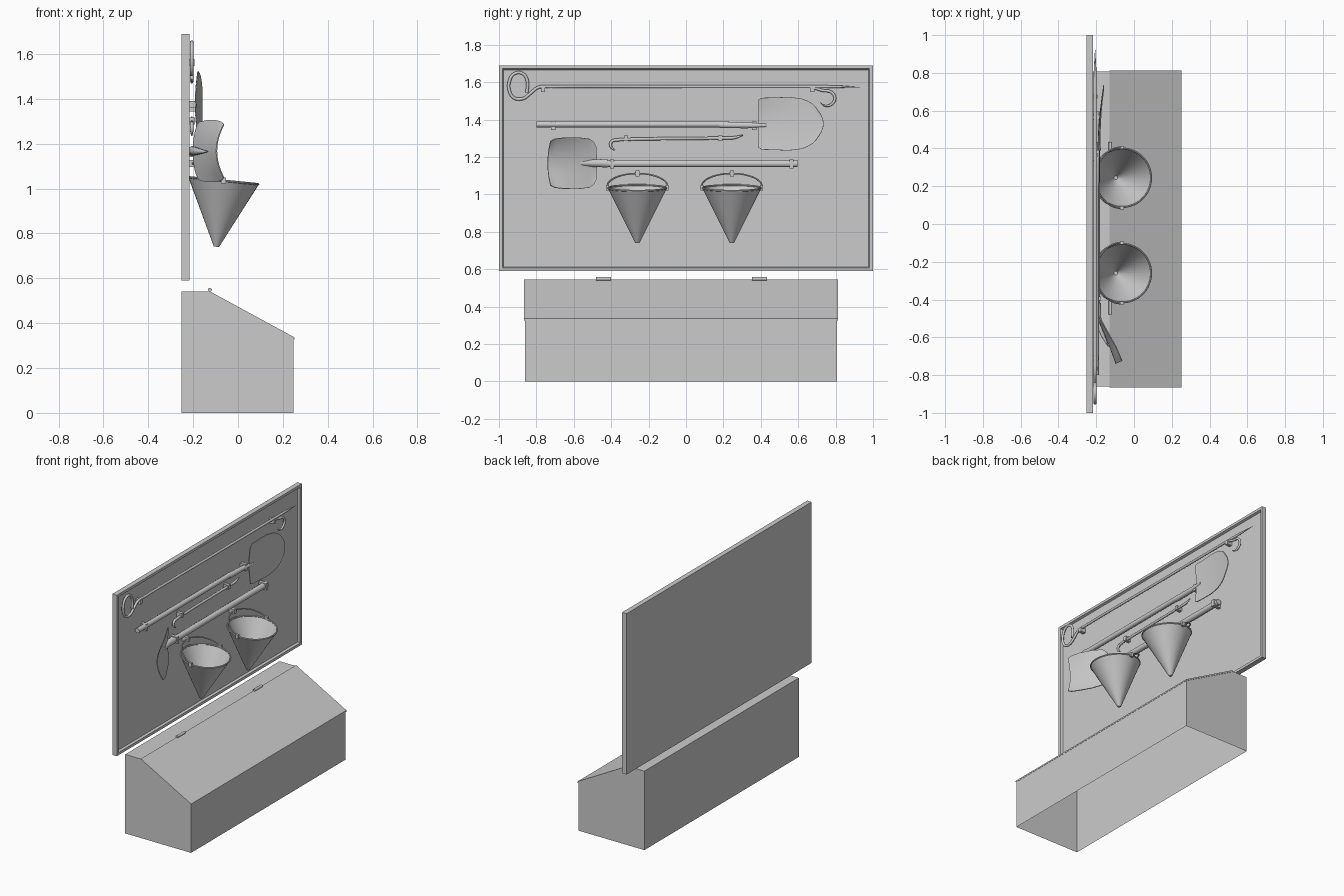
import bpy, bmesh, math
from mathutils import Vector

if "Cube" in bpy.data.objects:
    bpy.data.objects.remove(bpy.data.objects["Cube"])


def mesh_object(name, verts, faces, smooth=False):
    me = bpy.data.meshes.new(name)
    bm = bmesh.new()
    vs = [bm.verts.new(v) for v in verts]
    for f in faces:
        bm.faces.new([vs[i] for i in f])
    bmesh.ops.recalc_face_normals(bm, faces=bm.faces)
    bm.to_mesh(me)
    bm.free()
    ob = bpy.data.objects.new(name, me)
    bpy.context.collection.objects.link(ob)
    if smooth:
        me.shade_smooth()
    return ob


def select(ob):
    bpy.ops.object.select_all(action='DESELECT')
    ob.select_set(True)
    bpy.context.view_layer.objects.active = ob


def box(name, lo, hi):
    c = [(a + b) / 2 for a, b in zip(lo, hi)]
    bpy.ops.mesh.primitive_cube_add(size=1, location=c)
    ob = bpy.context.object
    ob.name = name
    ob.scale = [b - a for a, b in zip(lo, hi)]
    bpy.ops.object.transform_apply(location=False, rotation=False)
    return ob


def prism(name, profile, y0, y1, skip=()):
    # xz profile extruded along y; skip lists profile edges left open
    n = len(profile)
    verts = [(x, y, z) for y in (y0, y1) for x, z in profile]
    faces = [(i, (i + 1) % n, n + (i + 1) % n, n + i) for i in range(n) if i not in skip]
    return mesh_object(name, verts, faces + [tuple(range(n)), tuple(range(n, 2 * n))])


def tube(name, pts, radius, cyclic=False, smooth_path=True, res=3):
    # pts: (x, y, z[, radius factor])
    cu = bpy.data.curves.new(name, 'CURVE')
    cu.dimensions = '3D'
    cu.bevel_depth, cu.bevel_resolution, cu.use_fill_caps = radius, res, True
    cu.resolution_u = 6
    sp = cu.splines.new('BEZIER')
    sp.bezier_points.add(len(pts) - 1)
    for bp, p in zip(sp.bezier_points, pts):
        bp.co = p[:3]
        bp.radius = p[3] if len(p) > 3 else 1
        bp.handle_left_type = bp.handle_right_type = 'AUTO' if smooth_path else 'VECTOR'
    sp.use_cyclic_u = cyclic
    ob = bpy.data.objects.new(name, cu)
    bpy.context.collection.objects.link(ob)
    select(ob)
    bpy.ops.object.convert(target='MESH')
    ob = bpy.context.object
    bpy.ops.object.shade_smooth_by_angle(angle=math.radians(40))
    return ob


def clip(name, y, z, x1, h=0.03, w=0.022):
    box(name, (-0.236, y - w / 2, z - h / 2), (x1, y + w / 2, z + h / 2))


def blade(name, y0, y1, zc, widths, surface, nu=20, nv=16):
    # curved sheet: half-widths interpolated along its length, x from surface(u, v)
    def hw(u):
        for (a, wa), (b, wb) in zip(widths, widths[1:]):
            if u <= b + 1e-6:
                return wa + (wb - wa) * (u - a) / (b - a)
    verts, faces = [], []
    for i in range(nu + 1):
        for j in range(nv + 1):
            u, v = i / nu, 2 * j / nv - 1
            bulge = (y1 - y0) * 0.06 * (1 - v * v) * u ** 4
            verts.append((surface(u, v), y0 + (y1 - y0) * 0.94 * u + bulge, zc + hw(u) * v))
    for i in range(nu):
        for j in range(nv):
            a = i * (nv + 1) + j
            faces.append((a, a + 1, a + nv + 2, a + nv + 1))
    ob = mesh_object(name, verts, faces, True)
    m = ob.modifiers.new("thickness", 'SOLIDIFY')
    m.thickness, m.offset = 0.005, 0
    select(ob)
    bpy.ops.object.modifier_apply(modifier="thickness")
    bpy.ops.object.shade_smooth_by_angle(angle=math.radians(40))


# Board with a recessed panel inside a raised rim
board = box("tool_board", (-0.251, -1, 0.59), (-0.217, 1, 1.69))
bm = bmesh.new()
bm.from_mesh(board.data)
front = max(bm.faces, key=lambda f: f.calc_center_median().x)
bmesh.ops.inset_region(bm, faces=[front], thickness=0.025)
bmesh.ops.inset_region(bm, faces=[front], thickness=0.008, depth=-0.015)
bm.to_mesh(board.data)
bm.free()

# Sand chest, open underneath, with sloping lid and hinges
prism("sand_chest", [(-0.251, 0), (-0.251, 0.54), (-0.13, 0.54), (0.247, 0.33), (0.247, 0)],
      -0.86, 0.808, skip=(4,))
prism("chest_lid", [(-0.13, 0.533), (-0.13, 0.544), (0.251, 0.337), (0.251, 0.327)], -0.865, 0.813)
for y in (-0.44, 0.393):
    tube("lid_hinge", [(-0.125, y - 0.04, 0.549), (-0.125, y + 0.04, 0.549)], 0.009, smooth_path=False)

# Pike pole with oval grip, side hook and pointed end
X = -0.206
tube("pike_pole", [(X, y, z, r) for y, z, r in [
    (0.93, 1.573, 0.05), (0.82, 1.576, 0.8), (0.75, 1.576, 1), (0, 1.576, 1), (-0.72, 1.576, 1), (-0.79, 1.572, 1),
    (-0.838, 1.535, 1), (-0.868, 1.514, 1), (-0.915, 1.514, 1), (-0.942, 1.548, 1), (-0.942, 1.613, 1),
    (-0.915, 1.647, 1), (-0.875, 1.647, 1), (-0.85, 1.613, 1), (-0.85, 1.545, 1)]], 0.0085)
tube("pike_hook", [(X, y, z, r) for y, z, r in [
    (0.68, 1.572, 1), (0.73, 1.556, 1), (0.775, 1.548, 1), (0.796, 1.515, 1),
    (0.775, 1.48, 0.9), (0.74, 1.475, 0.6), (0.718, 1.49, 0.2)]], 0.008)
for y in (-0.765, 0.675):
    clip("pike_clip", y, 1.562, -0.194)

# Pointed shovel
tube("shovel_handle", [(-0.203, -0.80, 1.375), (-0.203, 0.2, 1.375)], 0.017, smooth_path=False)
tube("shovel_socket", [(-0.203, 0.18, 1.372, 1.1), (-0.2, 0.33, 1.37, 1), (-0.19, 0.43, 1.37, 0.5)],
     0.017, smooth_path=False)
blade("shovel_blade", 0.388, 0.735, 1.378,
      [(0, 0.128), (0.04, 0.138), (0.5, 0.143), (0.7, 0.135), (0.82, 0.12), (0.92, 0.098), (1, 0.06)],
      lambda u, v: -0.19 + 0.03 * u * u + 0.012 * v * v * (1 - u))
for y in (-0.71, 0.365):
    clip("shovel_clip", y, 1.367, -0.19, 0.046)

# Crowbar
tube("crowbar", [(X, y, z, r) for y, z, r in [
    (-0.382, 1.237, 0.4), (-0.402, 1.258, 0.9), (-0.398, 1.282, 1), (-0.36, 1.292, 1), (-0.3, 1.295, 1),
    (0, 1.299, 1), (0.2, 1.302, 1), (0.26, 1.304, 1), (0.305, 1.318, 0.4)]], 0.0085)
for y in (-0.32, 0.183):
    clip("crowbar_clip", y, 1.301, -0.192)

# Scoop shovel
tube("scoop_handle", [(-0.2, -0.46, 1.165), (-0.2, 0.595, 1.165)], 0.02, smooth_path=False)
tube("scoop_socket", [(-0.2, -0.42, 1.167, 1.15), (-0.193, -0.50, 1.167, 0.95), (-0.165, -0.59, 1.165, 0.5),
                      (-0.135, -0.65, 1.165, 0.1)], 0.021, smooth_path=False)
blade("scoop_blade", -0.478, -0.74, 1.167,
      [(0, 0.085), (0.06, 0.115), (0.15, 0.13), (0.4, 0.138), (0.7, 0.137), (0.92, 0.13), (1, 0.118)],
      lambda u, v: -0.2 + 0.105 * u + 0.032 * v * v * min(1, u + 0.3))
for y in (-0.395, 0.565):
    clip("scoop_clip", y, 1.163, -0.176, 0.046)

# Conical fire buckets, tipped slightly forward, hanging by their bails
rim, tip = Vector((-0.064, 0, 1.035)), Vector((-0.096, 0, 0.743))
N, R = 40, 0.155
across = Vector((1, 0, -0.1)).normalized()
for yc in (-0.26, 0.245):
    off = Vector((0, yc, 0))

    def ring(center, r, n=N):
        return [center + off + across * (r * math.cos(2 * math.pi * k / n))
                + Vector((0, r * math.sin(2 * math.pi * k / n), 0)) for k in range(n)]
    verts = ring(rim, R) + ring(tip, 0.01)
    faces = [(k, (k + 1) % N, N + (k + 1) % N, N + k) for k in range(N)] + [tuple(range(N, 2 * N))]
    cone = mesh_object("bucket_cone", verts, faces)
    m = cone.modifiers.new("wall", 'SOLIDIFY')
    m.thickness, m.offset = 0.003, -1
    select(cone)
    bpy.ops.object.modifier_apply(modifier="wall")
    bpy.ops.object.shade_smooth_by_angle(angle=math.radians(40))
    tube("bucket_rim", [tuple(p) for p in ring(rim, R, 16)], 0.005, cyclic=True, res=2)
    bail = []
    for k in range(13):
        a = math.pi * k / 12
        s = math.sin(a)
        bail.append((rim.x - 0.138 * s, yc + 0.162 * math.cos(a), 1.042 + 0.07 * s))
    tube("bucket_bail", bail, 0.0045, res=2)
    for s in (-1, 1):
        y = yc + s * 0.159
        box("bail_lug", (rim.x - 0.011, y - 0.008, 1.022), (rim.x + 0.011, y + 0.008, 1.05))
    clip("bucket_clip", yc, 1.112, -0.19)
